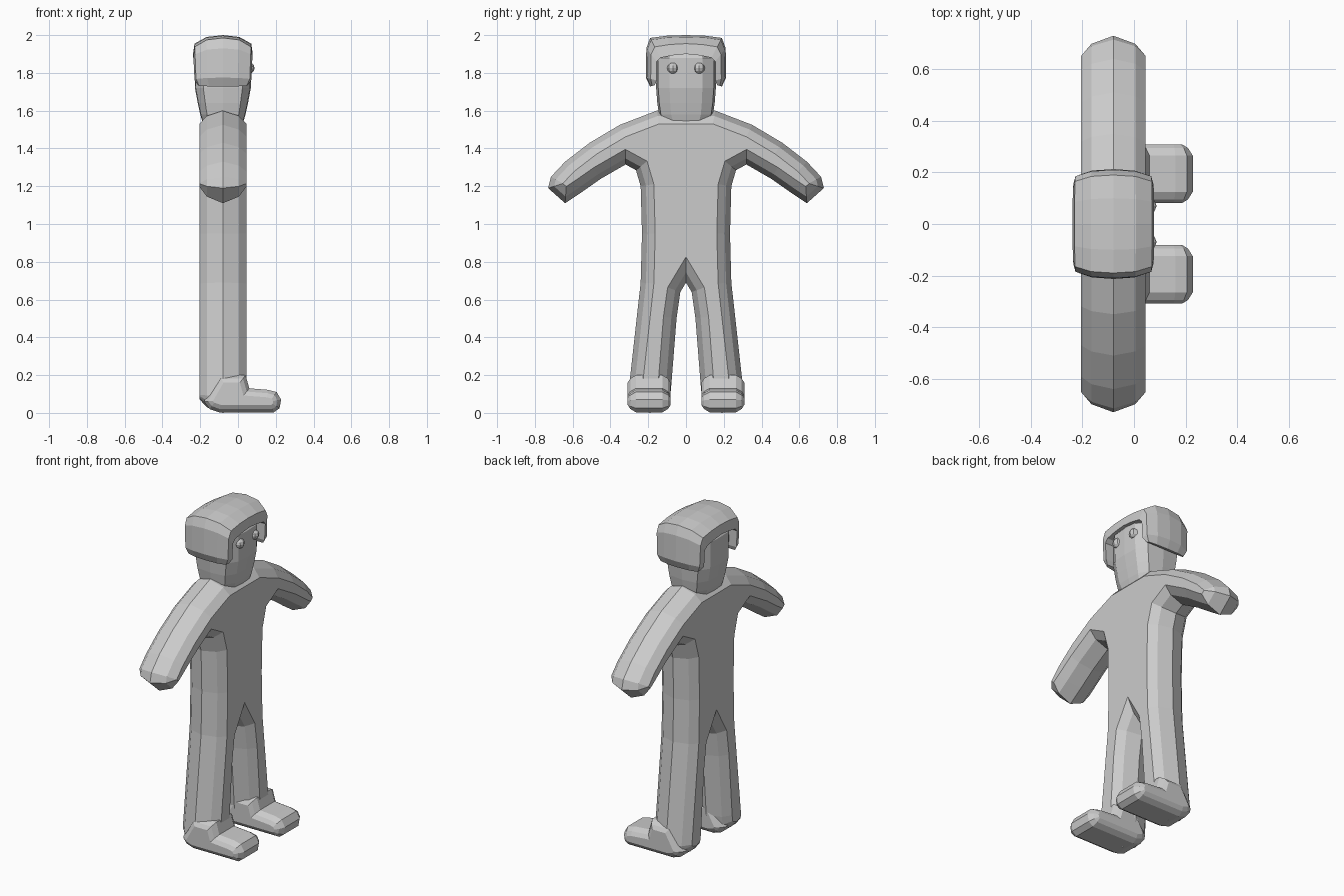
import bpy, bmesh
from mathutils import Vector

if "Cube" in bpy.data.objects:
    bpy.data.objects.remove(bpy.data.objects["Cube"])

CX = -0.08  # depth centre of the figure


def make(name, rings):
    """Closed mesh skinned over equal-length rings, capped at both ends."""
    bm = bmesh.new()
    loops = [[bm.verts.new(p) for p in r] for r in rings]
    n = len(loops[0])
    for a, b in zip(loops, loops[1:]):
        for i in range(n):
            j = (i + 1) % n
            bm.faces.new((a[i], a[j], b[j], b[i]))
    bm.faces.new(loops[0])
    bm.faces.new(loops[-1])
    bmesh.ops.recalc_face_normals(bm, faces=bm.faces)
    me = bpy.data.meshes.new(name)
    bm.to_mesh(me)
    bm.free()
    ob = bpy.data.objects.new(name, me)
    bpy.context.collection.objects.link(ob)
    return ob


def inset(pts, d):
    """Mitred inset of a counter-clockwise outline."""
    out = []
    for i, p in enumerate(pts):
        p = Vector(p)
        e1 = (p - Vector(pts[i - 1])).normalized()
        e2 = (Vector(pts[(i + 1) % len(pts)]) - p).normalized()
        n1, n2 = Vector((-e1.y, e1.x)), Vector((-e2.y, e2.x))
        out.append(p + d * (n1 + n2) / (1 + n1.dot(n2)))
    return out


def pillow(name, outline, layers, place):
    """Outline thickened both ways with stepped, rounded edges."""
    both = [(-o, i) for o, i in reversed(layers)] + layers[1:] \
        if layers[0][0] == 0 else [(-o, i) for o, i in reversed(layers)] + layers
    return make(name, [[place(p, o) for p in inset(outline, i)] for o, i in both])


# Body: torso, arms and legs from one half outline (y, z)
half = [(.03, .64), (.05, .5), (.08, .12), (.09, .06), (.12, .025), (.19, 0),
        (.26, .02), (.295, .05), (.307, .09), (.24, .69), (.233, .95), (.24, 1.2),
        (.265, 1.285), (.32, 1.315), (.45, 1.24), (.55, 1.17), (.64, 1.11),
        (.73, 1.19), (.715, 1.25), (.64, 1.33), (.51, 1.43), (.35, 1.525),
        (.155, 1.6)]
outline = [(0, .69)] + half + [(-y, z) for y, z in reversed(half)]
body = pillow("body", outline, [(0, 0), (.085, .028), (.125, .07)],
              lambda p, o: (CX + o, p[0], p[1]))

# Head and neck: stacked twelve-sided sections
quarter = [(1, 0), (.93, .7), (.55, .97), (0, 1)]
sec = quarter + [(-a, b) for a, b in quarter[2::-1]]
sec += [(-a, -b) for a, b in sec[1:-1]][::1]
stations = [(1.48, .10, .09), (1.58, .143, .12), (1.64, .152, .133),
            (1.72, .158, .148), (1.88, .158, .15), (1.94, .12, .11)]
head = make("head", [[(CX + d * b, w * a, z) for a, b in sec] for z, w, d in stations])

# Feet: side profile (x, z) thickened sideways
foot = [(-.18, .06), (-.15, .02), (-.1, .003), (.19, .003), (.22, .025), (.228, .07),
        (.205, .11), (.16, .122), (.06, .13), (.04, .2), (-.1, .2)]
feet = [pillow("foot", foot, [(.07, 0), (.1, .018), (.114, .04)],
               lambda p, o, s=s: (p[0], s * .195 + o, p[1])) for s in (-1, 1)]

# Merge the overlapping parts into one skin
for part in [head] + feet:
    m = body.modifiers.new("merge", 'BOOLEAN')
    m.operation, m.solver, m.object = 'UNION', 'EXACT', part
    bpy.context.view_layer.objects.active = body
    bpy.ops.object.modifier_apply(modifier=m.name)
    bpy.data.objects.remove(part)

# Hair: arch over the head, open front and back; (inner y,z, outer y,z, half depth)
arch = [(.165, 1.735, .19, 1.728, .132), (.155, 1.76, .213, 1.775, .15),
        (.155, 1.86, .21, 1.93, .155), (.135, 1.88, .19, 1.985, .157),
        (.07, 1.893, .1, 1.997, .158), (0, 1.9, 0, 2.0, .158)]
arch += [(-a, b, -c, d, h) for a, b, c, d, h in arch[-2::-1]]
cross = [(1, 0), (.95, .55), (.55, .9), (0, 1), (-.55, .9), (-.95, .55), (-1, 0)]
make("hair", [[(CX + h * f, a + (c - a) * t, b + (d - b) * t) for f, t in cross]
              for a, b, c, d, h in arch])

# Eyes
for s, side in ((-1, "right"), (1, "left")):
    bpy.ops.mesh.primitive_uv_sphere_add(segments=8, ring_count=6, radius=.03,
                                         location=(.058, s * .07, 1.825))
    bpy.context.object.name = "eye_" + side
